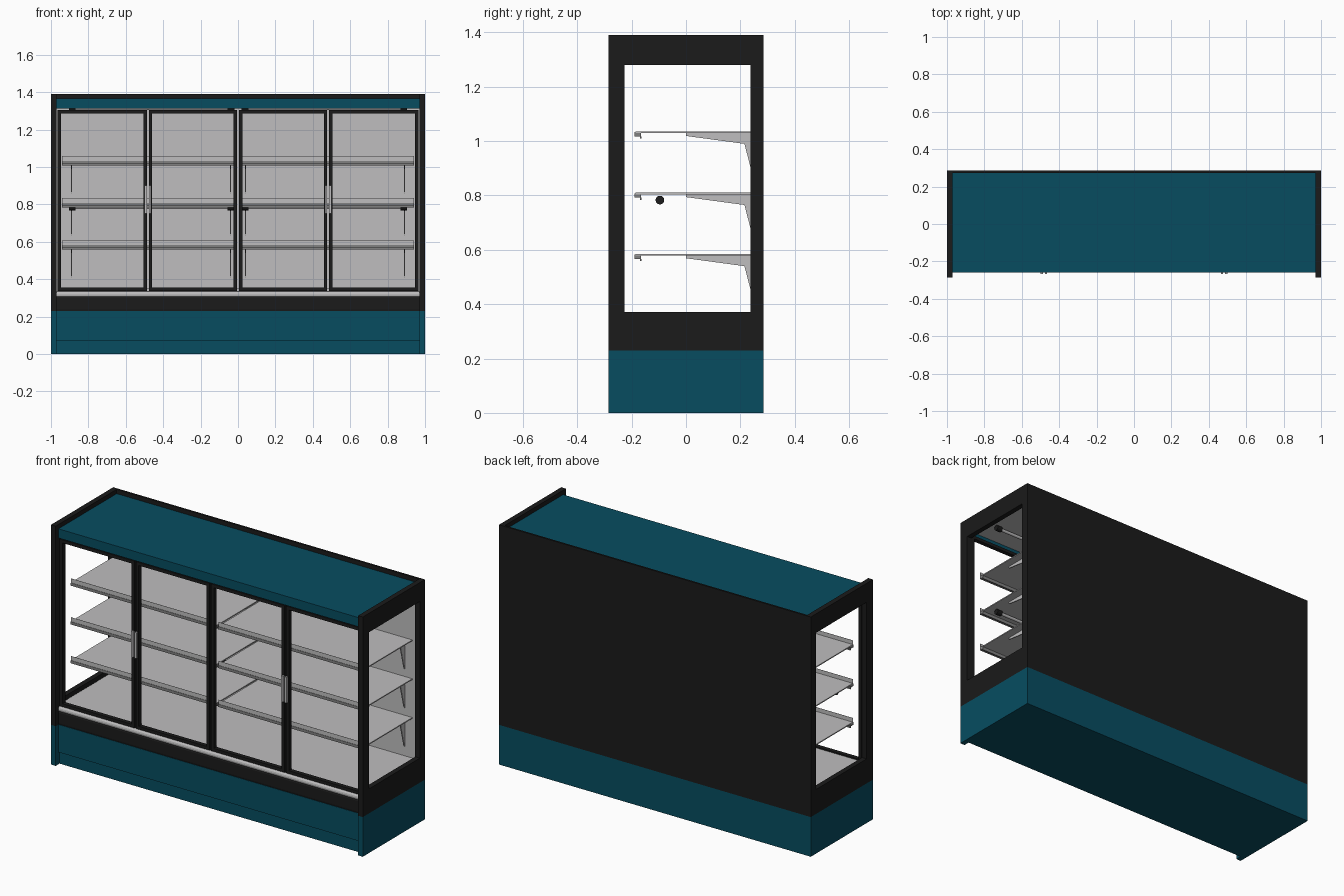
import bpy, bmesh, math
from mathutils import Matrix

if "Cube" in bpy.data.objects:
    bpy.data.objects.remove(bpy.data.objects["Cube"])


def material(name, r, g, b):
    m = bpy.data.materials.new(name)
    m.diffuse_color = (r, g, b, 1)
    m.use_nodes = True
    m.node_tree.nodes["Principled BSDF"].inputs["Base Color"].default_value = m.diffuse_color
    return m


TEAL = material("teal_paint", 0.002, 0.073, 0.118)
BLACK = material("black_paint", 0.0105, 0.0105, 0.0105)
GREY = material("light_grey_metal", 0.52, 0.515, 0.52)
RAIL = material("mid_grey_rail", 0.22, 0.22, 0.22)


def finish(name, bm, mat):
    bmesh.ops.recalc_face_normals(bm, faces=bm.faces)
    me = bpy.data.meshes.new(name)
    bm.to_mesh(me)
    bm.free()
    me.materials.append(mat)
    ob = bpy.data.objects.new(name, me)
    bpy.context.collection.objects.link(ob)
    return ob


def add_box(bm, x, y, z):
    mid = [(p[0] + p[1]) / 2 for p in (x, y, z)]
    size = [abs(p[1] - p[0]) for p in (x, y, z)]
    bmesh.ops.create_cube(bm, size=1, matrix=Matrix.Translation(mid) @ Matrix.Diagonal((*size, 1)))


def boxes(name, mat, *parts):
    bm = bmesh.new()
    for p in parts:
        add_box(bm, *p)
    return finish(name, bm, mat)


def extrude_x(name, mat, profile, x0, x1):
    """Extrude a (y, z) outline along x."""
    bm = bmesh.new()
    f = bm.faces.new([bm.verts.new((x0, y, z)) for y, z in profile])
    r = bmesh.ops.extrude_face_region(bm, geom=[f])
    verts = [v for v in r["geom"] if isinstance(v, bmesh.types.BMVert)]
    bmesh.ops.translate(bm, verts=verts, vec=(x1 - x0, 0, 0))
    return finish(name, bm, mat)


def rod(name, mat, x0, x1, y, z, r):
    bm = bmesh.new()
    m = Matrix.Translation(((x0 + x1) / 2, y, z)) @ Matrix.Rotation(math.pi / 2, 4, 'Y')
    bmesh.ops.create_cone(bm, cap_ends=True, segments=16, radius1=r, radius2=r,
                          depth=abs(x1 - x0), matrix=m)
    for f in bm.faces:
        f.smooth = len(f.verts) == 4
    return finish(name, bm, mat)


# Body shell: back, base, sill, floor, header
boxes("back_panel", BLACK, ((-1, 1), (0.274, 0.285), (0.23, 1.39)))
boxes("back_base", TEAL, ((-1, 1), (0.274, 0.285), (0, 0.23)))
boxes("base_front", TEAL, ((-0.97, 0.97), (-0.26, 0.274), (0.07, 0.23)))
boxes("kick_plate", TEAL, ((-0.97, 0.97), (-0.25, 0.274), (0, 0.07)))
extrude_x("sill", BLACK, [(-0.258, 0.23), (-0.26, 0.24), (-0.26, 0.30), (-0.245, 0.335),
                          (0.274, 0.335), (0.274, 0.23)], -0.97, 0.97)
boxes("floor_plate", GREY, ((-0.965, 0.965), (-0.225, 0.256), (0.335, 0.35)))
boxes("inner_back", GREY, ((-0.97, 0.97), (0.255, 0.274), (0.335, 1.335)))
boxes("ceiling", GREY, ((-0.97, 0.97), (-0.24, 0.255), (1.33, 1.336)))
boxes("header", TEAL, ((-0.97, 0.97), (-0.26, 0.274), (1.336, 1.365)),
      ((-0.97, 0.97), (-0.26, -0.24), (1.312, 1.336)))

# Rounded bumper rail along the sill
arc = [(-0.246 - 0.014 * math.sin(t * math.pi / 6), 0.317 + 0.017 * math.cos(t * math.pi / 6))
       for t in range(7)]
bumper = extrude_x("bumper_rail", GREY, arc, -0.97, 0.97)

# Side panels with open windows
for side, s in (("left", -1), ("right", 1)):
    x = (0.97 * s, s)
    boxes(side + "_side_base", TEAL, (x, (-0.285, 0.274), (0, 0.23)))
    boxes(side + "_side_frame", BLACK,
          (x, (-0.285, 0.274), (0.23, 0.372)), (x, (-0.285, 0.274), (1.28, 1.39)),
          (x, (-0.285, -0.227), (0.372, 1.28)), (x, (0.238, 0.274), (0.372, 1.28)))

# Four open door frames
W, Z0, Z1, Y = 0.018, 0.337, 1.305, (-0.255, -0.23)
for i, (a, b) in enumerate(((-0.965, -0.487), (-0.477, -0.005), (0.005, 0.477), (0.487, 0.965))):
    boxes(f"door_frame_{i + 1}", BLACK,
          ((a, a + W), Y, (Z0, Z1)), ((b - W, b), Y, (Z0, Z1)),
          ((a + W, b - W), Y, (Z0, Z0 + W)), ((a + W, b - W), Y, (Z1 - W, Z1)))

# Paired handles where doors meet
for side, c in (("left", -0.482), ("right", 0.482)):
    boxes(side + "_handles", GREY,
          *[((c + o - 0.006, c + o + 0.006), (-0.268, -0.255), (0.75, 0.90)) for o in (-0.011, 0.011)])

# Shelves: two bays, three levels, with price rails and brackets
for bay, s in (("left", -1), ("right", 1)):
    xa, xb = sorted((0.006 * s, 0.94 * s))
    for n, z in enumerate((0.585, 0.81, 1.035)):
        tag = f"{bay}_{n + 1}"
        boxes("shelf_" + tag, GREY, ((xa, xb), (-0.185, 0.255), (z - 0.006, z)))
        boxes("price_rail_" + tag, RAIL, ((xa, xb), (-0.19, -0.165), (z - 0.018, z - 0.002)),
              ((xa, xb), (-0.169, -0.163), (z - 0.026, z - 0.018)))
        # thin upright strip on the shelf's front edge
        boxes("shelf_riser_" + tag, GREY, ((xa, xb), (-0.188, -0.187), (z - 0.002, z + 0.023)))
        for k, bx in enumerate((0.04 * s, 0.89 * s)):
            extrude_x(f"bracket_{tag}_{k + 1}", GREY,
                      [(0.0, z - 0.006), (0.0, z - 0.016), (0.215, z - 0.045),
                       (0.25, z - 0.18), (0.255, z - 0.18), (0.255, z - 0.006)],
                      bx - 0.003, bx + 0.003)

    # Light tubes with black end caps under the ceiling and middle shelf
    for n, z in (("middle", 0.783), ("top", 1.313)):
        rod(f"light_tube_{bay}_{n}", GREY, 0.05 * s, 0.875 * s, -0.096, z, 0.009)
        rod(f"tube_cap_inner_{bay}_{n}", BLACK, 0.02 * s, 0.055 * s, -0.096, z, 0.016)
        rod(f"tube_cap_outer_{bay}_{n}", BLACK, 0.87 * s, 0.903 * s, -0.096, z, 0.016)
